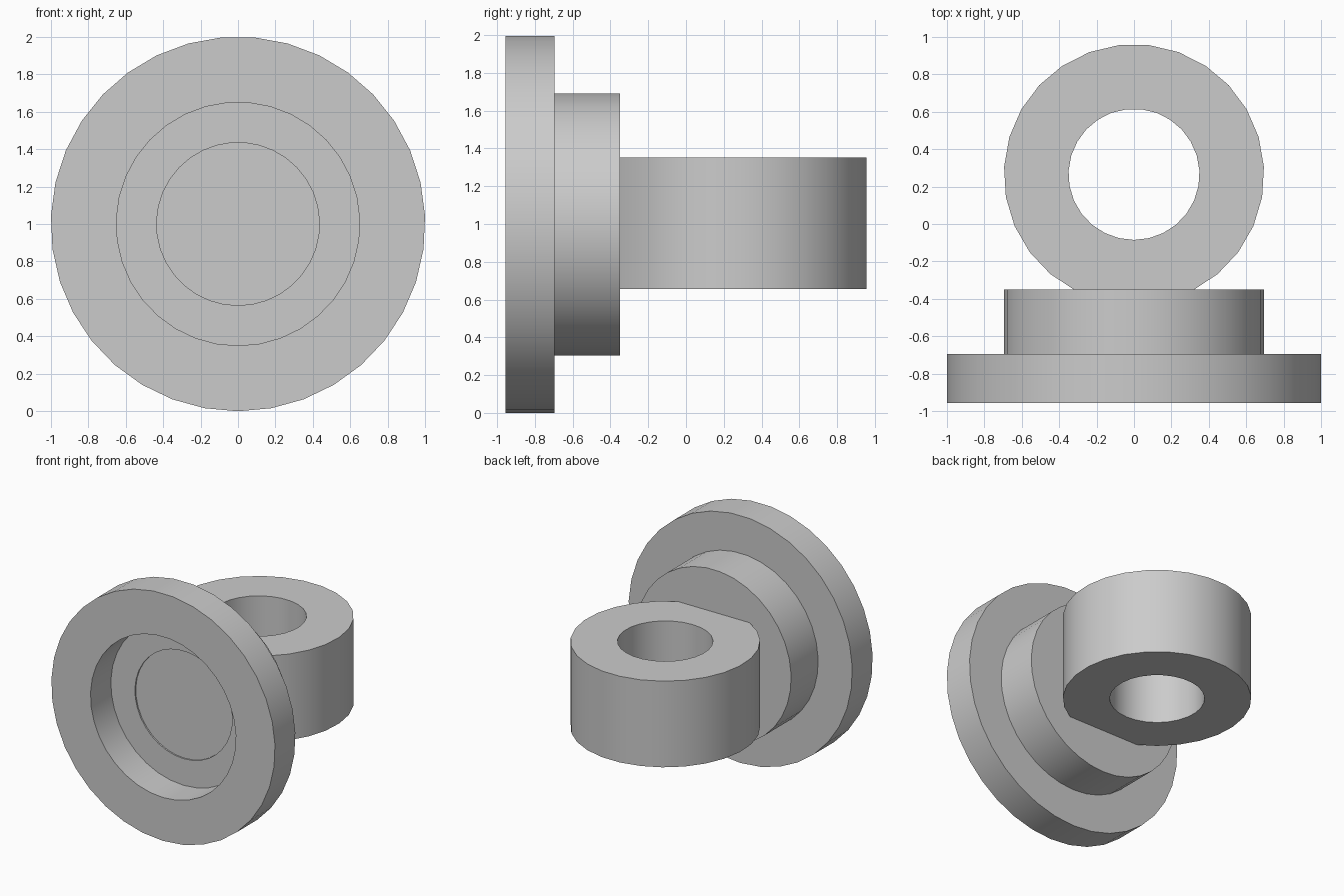
import bpy, bmesh, math
from mathutils import Vector

cube = bpy.data.objects.get("Cube")
if cube:
    bpy.data.objects.remove(cube, do_unlink=True)

grey = bpy.data.materials.new("plain_grey")
grey.use_nodes = True
colour = (0.6, 0.6, 0.6, 1)
grey.diffuse_color = colour
grey.node_tree.nodes["Principled BSDF"].inputs["Base Color"].default_value = colour


def lathe(name, profile, centre, axis, start, steps, closed=False, cut_y=None):
    """Revolve (radius, height) points about an axis through centre."""
    bm = bmesh.new()
    centre, axis, start = Vector(centre), Vector(axis), Vector(start)
    verts = [bm.verts.new(centre + start * r + axis * h) for r, h in profile]
    pairs = list(zip(verts, verts[1:]))
    if closed:
        pairs.append((verts[-1], verts[0]))
    edges = [bm.edges.new(p) for p in pairs]
    bmesh.ops.spin(bm, geom=verts + edges, cent=centre, axis=axis,
                   angle=math.tau, steps=steps)
    bmesh.ops.remove_doubles(bm, verts=bm.verts[:], dist=0.0005)
    # Trim the side that meets the boss and close it
    if cut_y is not None:
        cut = bmesh.ops.bisect_plane(
            bm, geom=bm.verts[:] + bm.edges[:] + bm.faces[:], dist=1e-5,
            plane_co=(0, cut_y, 0), plane_no=(0, -1, 0), clear_outer=True)
        rim = [e for e in cut["geom_cut"] if isinstance(e, bmesh.types.BMEdge)]
        bmesh.ops.holes_fill(bm, edges=rim, sides=0)
    bmesh.ops.recalc_face_normals(bm, faces=bm.faces[:])
    mesh = bpy.data.meshes.new(name)
    bm.to_mesh(mesh)
    bm.free()
    mesh.materials.append(grey)
    obj = bpy.data.objects.new(name, mesh)
    bpy.context.collection.objects.link(obj)
    bpy.ops.object.select_all(action="DESELECT")
    obj.select_set(True)
    bpy.context.view_layer.objects.active = obj
    bpy.ops.object.shade_smooth_by_angle(angle=math.radians(30))
    return obj


# Flange and boss, with a stepped recess in the front
front, back, boss_end = -0.955, -0.695, -0.35
lathe("flange_and_boss",
      [(0, back + 0.012), (0.435, back + 0.012), (0.435, back), (0.65, back),
       (0.65, front), (1, front), (1, back), (0.695, back),
       (0.695, boss_end), (0, boss_end)],
      centre=(0, 0, 1), axis=(0, 1, 0), start=(0, 0, -1), steps=35)

# Upright eye ring behind the boss
inner, outer, half = 0.35, 0.695, 0.348
lathe("eye_ring",
      [(inner, -half), (outer, -half), (outer, half), (inner, half)],
      centre=(0, 0.265, 1.003), axis=(0, 0, 1), start=(0, -1, 0), steps=27,
      closed=True, cut_y=boss_end - 0.005)
